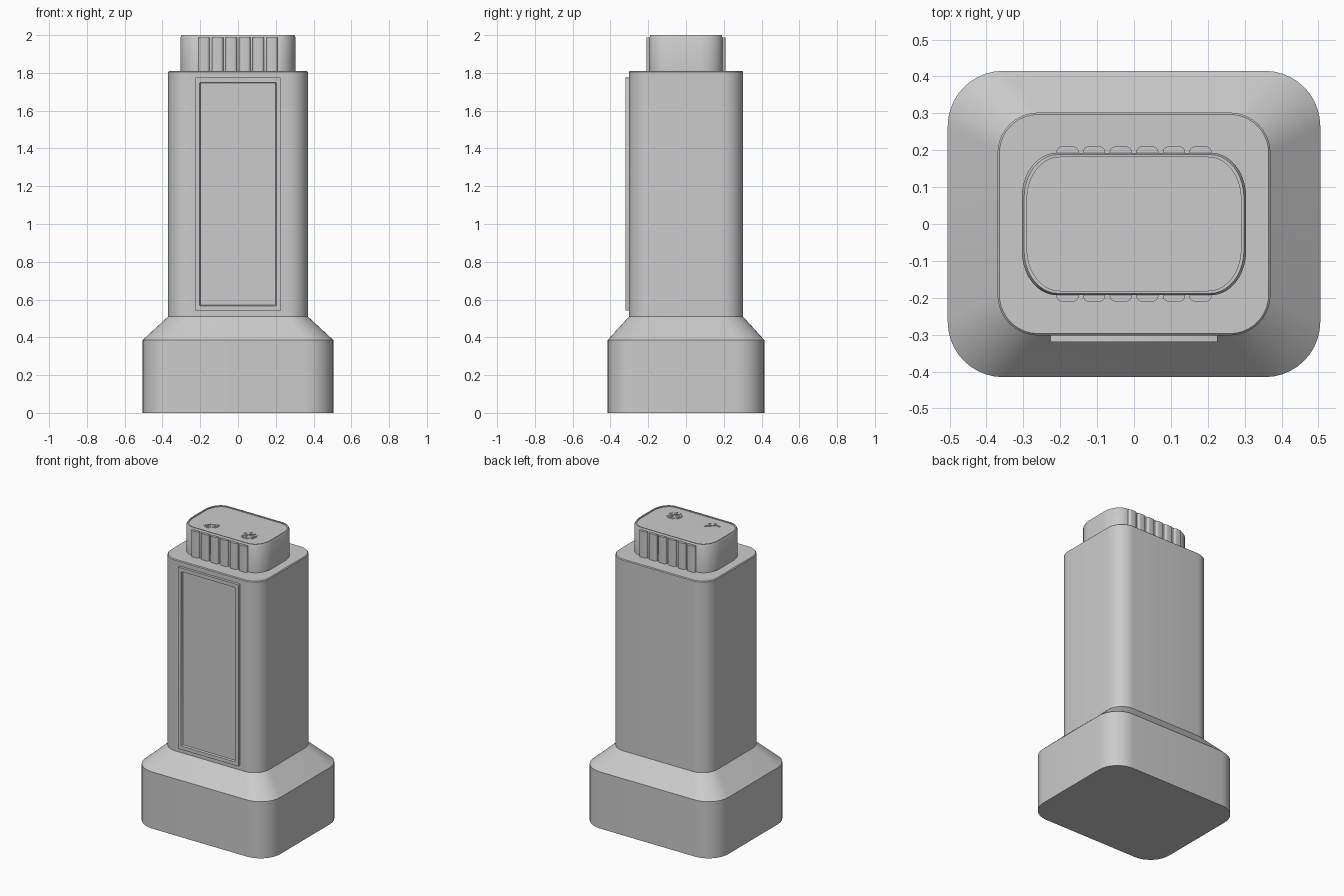
import bpy
import bmesh
from math import pi, cos, sin, radians

default = bpy.data.objects.get("Cube")
if default:
    bpy.data.objects.remove(default, do_unlink=True)

grey = bpy.data.materials.new("plain grey")
grey.use_nodes = True
COLOUR = (0.6, 0.6, 0.6, 1)
grey.diffuse_color = COLOUR
grey.node_tree.nodes["Principled BSDF"].inputs["Base Color"].default_value = COLOUR


def rounded(hx, hy, rx, ry, steps=10):
    """Outline of a rectangle with elliptical corners, counter-clockwise."""
    points = []
    for quarter, (sx, sy) in enumerate([(1, 1), (-1, 1), (-1, -1), (1, -1)]):
        for i in range(steps + 1):
            a = (quarter + i / steps) * pi / 2
            points.append((sx * (hx - rx) + rx * cos(a), sy * (hy - ry) + ry * sin(a)))
    return points


def loft(name, layers):
    """Solid through a stack of (outline, z) layers, closed at both ends."""
    bm = bmesh.new()
    rings = [[bm.verts.new((x, y, z)) for x, y in outline] for outline, z in layers]
    n = len(rings[0])
    for low, high in zip(rings, rings[1:]):
        for i in range(n):
            j = (i + 1) % n
            bm.faces.new((low[i], low[j], high[j], high[i]))
    bm.faces.new(rings[0][::-1])
    bm.faces.new(rings[-1])
    mesh = bpy.data.meshes.new(name)
    bm.to_mesh(mesh)
    bm.free()
    mesh.materials.append(grey)
    obj = bpy.data.objects.new(name, mesh)
    bpy.context.collection.objects.link(obj)
    bpy.ops.object.select_all(action="DESELECT")
    obj.select_set(True)
    bpy.context.view_layer.objects.active = obj
    bpy.ops.object.shade_smooth_by_angle(angle=radians(30))
    return obj


def shift(outline, dx, dy):
    return [(x + dx, y + dy) for x, y in outline]


# Wide foot with sloping shoulder
foot = rounded(0.505, 0.415, 0.15, 0.15)
neck = rounded(0.37, 0.302, 0.11, 0.11)
loft("base", [(foot, 0), (foot, 0.385), (neck, 0.51)])

# Tall column with a finely bevelled top edge
loft("column", [(neck, 0.51), (neck, 1.805),
                (rounded(0.365, 0.297, 0.105, 0.105), 1.81)])

# Cap with a thin raised rim around a shallow recess
cap = rounded(0.304, 0.193, 0.095, 0.12)
rim = rounded(0.298, 0.188, 0.092, 0.117)
inner = rounded(0.29, 0.181, 0.088, 0.113)
loft("cap", [(cap, 1.81), (cap, 1.988), (rim, 2.0), (inner, 2.0), (inner, 1.994)])

# Grip ribs on the front and back of the cap
for side, label in ((-1, "front"), (1, "back")):
    for i in range(6):
        rib = shift(rounded(0.03, 0.019, 0.015, 0.015, 5), (i - 2.5) * 0.072, side * 0.191)
        loft(f"{label}_grip_rib_{i + 1}", [(rib, 1.81), (rib, 1.988)])

# Framed front panel: built lying down, then stood up to face -y
frame = rounded(0.228, 0.617, 0.004, 0.004, 2)
window = rounded(0.203, 0.592, 0.004, 0.004, 2)
floor = rounded(0.199, 0.588, 0.004, 0.004, 2)
panel = loft("front_panel", [(frame, 0), (frame, 0.022), (window, 0.022), (floor, 0.01)])
panel.rotation_euler.x = pi / 2
panel.location = (0, -0.298, 1.158)


# Round and half fruit slices on the cap
def sector(radius, start, end, steps):
    arc = [start + (end - start) * i / steps for i in range(steps + 1)]
    return [(radius * cos(a), radius * sin(a)) for a in arc]


def slice_badge(name, cx, cy, start, sweep, wedges):
    full = sweep > 6
    rind = sector(0.05, start, start + sweep, 32)
    if full:
        rind = rind[:-1]
    rind = shift(rind, cx, cy)
    loft(name + "_rind", [(rind, 1.992), (rind, 1.996)])
    step = sweep / wedges
    for i in range(wedges):
        mid = start + (i + 0.5) * step
        wedge = [(0, 0)] + sector(0.038, mid - step * 0.4, mid + step * 0.4, 6)
        wedge = shift(wedge, cx + 0.005 * cos(mid), cy + 0.005 * sin(mid))
        loft(f"{name}_segment_{i + 1}", [(wedge, 1.995), (wedge, 1.999)])


slice_badge("round_slice", 0.14, -0.08, 0, 2 * pi, 8)
slice_badge("half_slice", -0.14, -0.082, radians(211), pi, 4)
